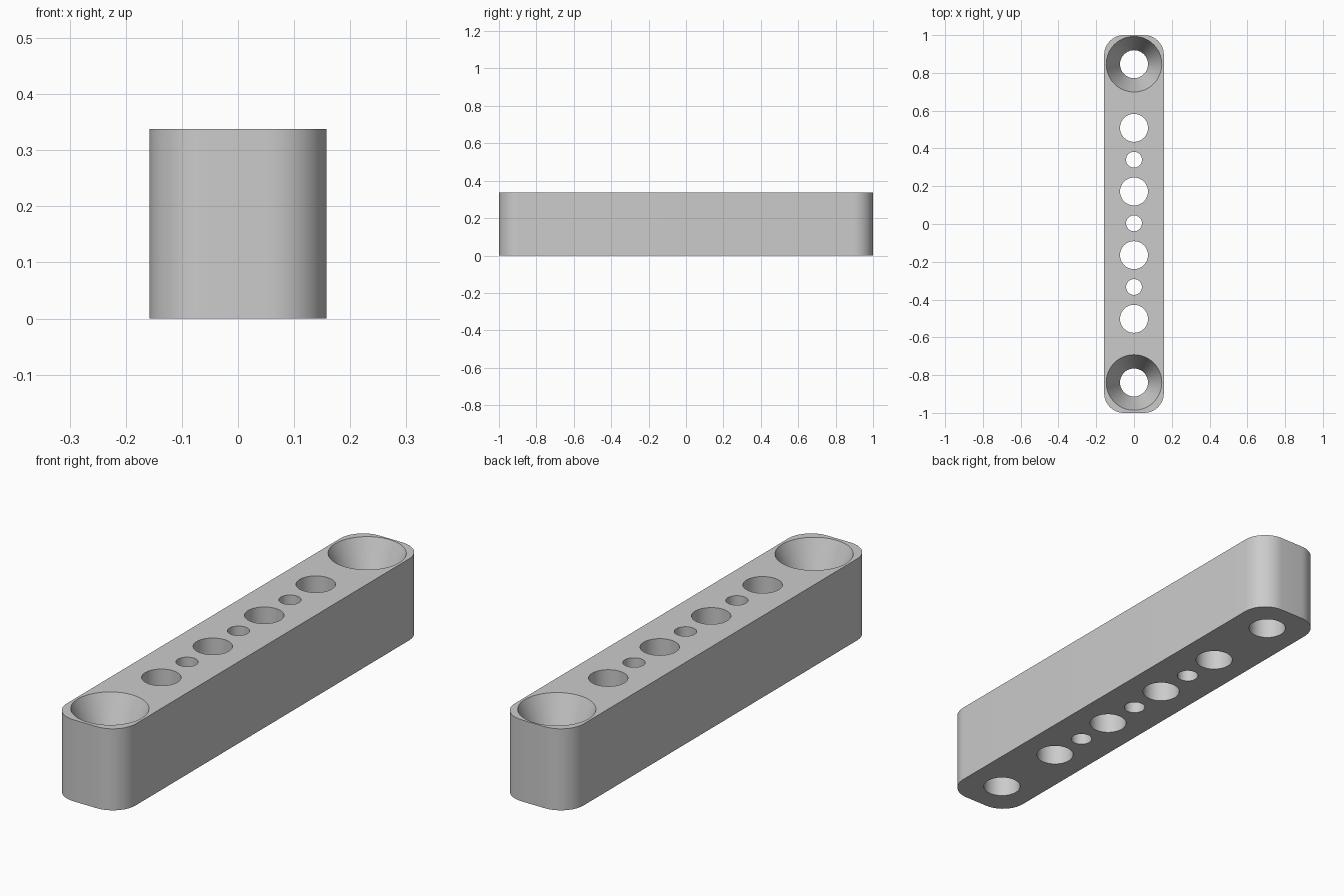
import bpy, bmesh
from math import sin, cos, pi, radians

cube = bpy.data.objects.get("Cube")
if cube:
    bpy.data.objects.remove(cube, do_unlink=True)

WIDTH, LENGTH, HEIGHT, CORNER = 0.316, 2.0, 0.338, 0.105
PITCH, OFFSET = 0.1685, 0.0035      # hole spacing and shift along the bar
BIG, SMALL, SINK = 0.074, 0.042, 0.147
SINK_DEPTH = 0.17

grey = bpy.data.materials.new("light grey")
grey.use_nodes = True
grey.diffuse_color = (0.6, 0.6, 0.6, 1)
grey.node_tree.nodes["Principled BSDF"].inputs["Base Color"].default_value = (0.6, 0.6, 0.6, 1)


def make_object(name, bm):
    bmesh.ops.recalc_face_normals(bm, faces=bm.faces[:])
    mesh = bpy.data.meshes.new(name)
    bm.to_mesh(mesh)
    bm.free()
    mesh.materials.append(grey)
    obj = bpy.data.objects.new(name, mesh)
    bpy.context.collection.objects.link(obj)
    return obj


def add_lathe(bm, y, profile, sides=64):
    """Closed solid turned around a vertical axis from (radius, height) pairs."""
    rings = [[bm.verts.new((r * cos(2 * pi * i / sides), y + r * sin(2 * pi * i / sides), z))
              for i in range(sides)] for r, z in profile]
    for low, high in zip(rings, rings[1:]):
        for i in range(sides):
            j = (i + 1) % sides
            bm.faces.new((low[i], low[j], high[j], high[i]))
    bm.faces.new(rings[0][::-1])
    bm.faces.new(rings[-1])


# Bar with rounded vertical corners
bm = bmesh.new()
outline = []
steps = 12
for quarter, (sx, sy) in enumerate([(1, 1), (-1, 1), (-1, -1), (1, -1)]):
    for k in range(steps + 1):
        a = (quarter + k / steps) * pi / 2
        outline.append(bm.verts.new((sx * (WIDTH / 2 - CORNER) + CORNER * cos(a),
                                     sy * (LENGTH / 2 - CORNER) + CORNER * sin(a), 0)))
base = bm.faces.new(outline)
top = bmesh.ops.extrude_face_region(bm, geom=[base], use_keep_orig=True)
bmesh.ops.translate(bm, vec=(0, 0, HEIGHT),
                    verts=[g for g in top["geom"] if isinstance(g, bmesh.types.BMVert)])
bar = make_object("drilled_bar", bm)

# Drills: alternating large and small holes, countersunk holes at the ends
bm = bmesh.new()
over = 0.05
for n in range(-3, 4):
    r = BIG if n % 2 else SMALL
    add_lathe(bm, n * PITCH + OFFSET, [(r, -over), (r, HEIGHT + over)])
for n in (-5, 5):
    add_lathe(bm, n * PITCH + OFFSET, [(BIG, -over), (BIG, HEIGHT - SINK_DEPTH),
                                       (SINK, HEIGHT), (SINK, HEIGHT + over)])
drills = make_object("hole_cutters", bm)
drills.hide_render = True

cut = bar.modifiers.new("holes", "BOOLEAN")
cut.operation = "DIFFERENCE"
cut.solver = "EXACT"
cut.object = drills

bpy.ops.object.select_all(action="DESELECT")
bar.select_set(True)
bpy.context.view_layer.objects.active = bar
bpy.ops.object.modifier_apply(modifier=cut.name)
bpy.data.objects.remove(drills, do_unlink=True)
bpy.ops.object.shade_smooth_by_angle(angle=radians(20))
